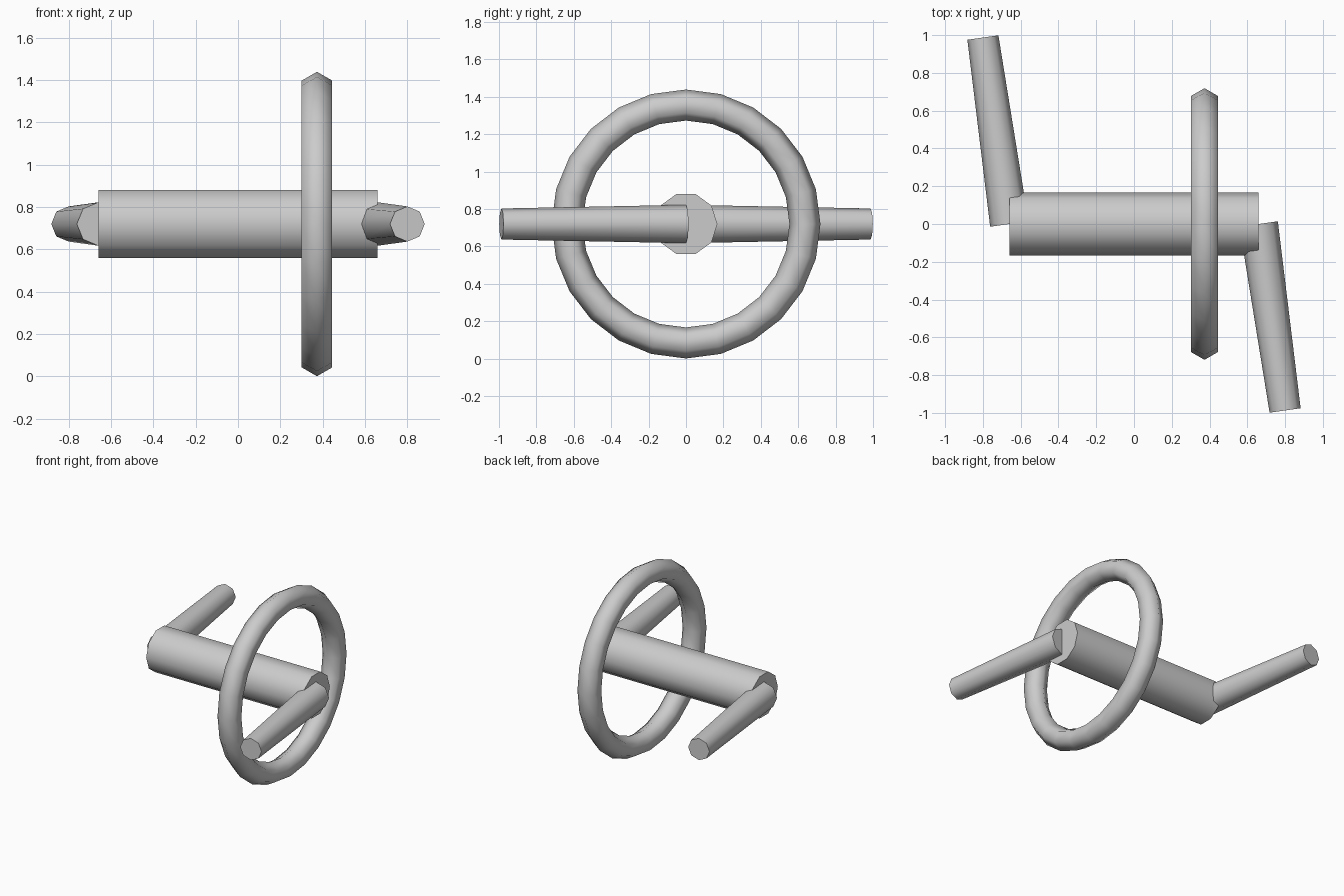
import bpy
import math
from mathutils import Vector

default_cube = bpy.data.objects.get("Cube")
if default_cube:
    bpy.data.objects.remove(default_cube, do_unlink=True)

AXIS_Z = 0.72

grey = bpy.data.materials.new("light_grey")
grey.use_nodes = True
colour = (0.6, 0.6, 0.6, 1)
grey.diffuse_color = colour
grey.node_tree.nodes["Principled BSDF"].inputs["Base Color"].default_value = colour


def finish(name):
    """Name, colour and smooth the new object, keeping end caps crisp."""
    obj = bpy.context.object
    obj.name = name
    obj.data.materials.append(grey)
    bpy.ops.object.transform_apply(location=False, rotation=True, scale=True)
    bpy.ops.object.shade_smooth_by_angle(angle=math.radians(65))
    return obj


def rod(name, start, end, start_radius, end_radius, sides):
    """Tapered rod between two points, with side corners in the level plane."""
    start, end = Vector(start), Vector(end)
    direction = end - start
    yaw = math.atan2(direction.y, direction.x)
    bpy.ops.mesh.primitive_cone_add(
        vertices=sides, radius1=start_radius, radius2=end_radius,
        depth=direction.length, location=(start + end) / 2,
        rotation=(0, math.pi / 2, yaw))
    return finish(name)


# Central shaft: ten sides, corners pointing along y
rod("shaft", (-0.66, 0, AXIS_Z), (0.66, 0, AXIS_Z), 0.168, 0.168, 10)

# Tapered arms, one at each end, pointing opposite ways
for name, side in (("left_arm", 1), ("right_arm", -1)):
    rod(name, (side * 0.66, 0, AXIS_Z), (side * 0.80, -side * 0.987, AXIS_Z),
        0.1025, 0.083, 8)

# Ring around the shaft with a six-sided section
bpy.ops.mesh.primitive_torus_add(
    major_segments=24, minor_segments=6, major_radius=0.636, minor_radius=0.083,
    location=(0.373, 0, AXIS_Z), rotation=(0, math.pi / 2, 0))
finish("ring")
